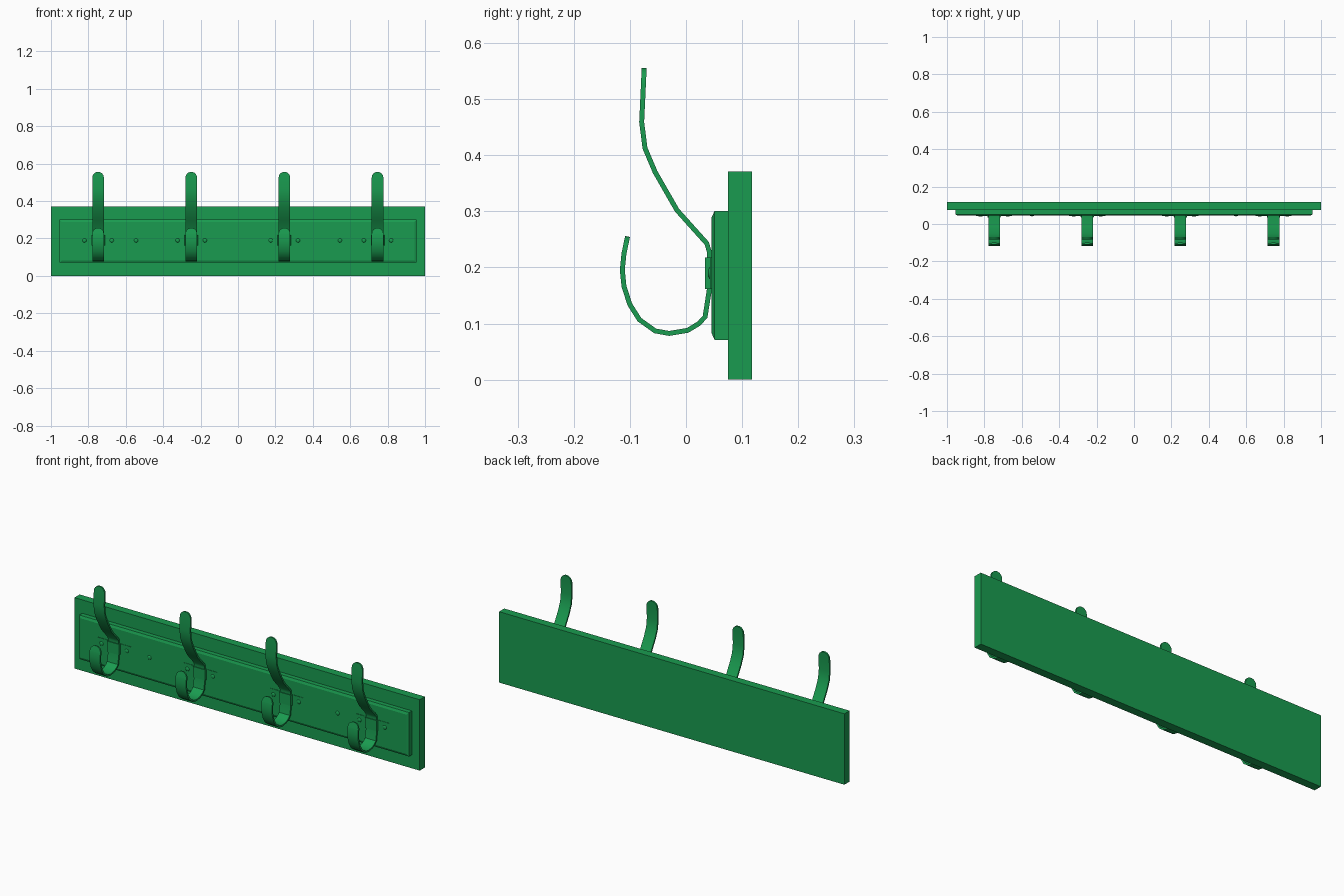
import bpy, bmesh, math
from mathutils import Vector

if "Cube" in bpy.data.objects:
    bpy.data.objects.remove(bpy.data.objects["Cube"])

green = bpy.data.materials.new("green")
green.diffuse_color = (0.01, 0.33, 0.08, 1)
green.use_nodes = True
green.node_tree.nodes["Principled BSDF"].inputs["Base Color"].default_value = green.diffuse_color


def finish(name, bm, smooth=False):
    bmesh.ops.recalc_face_normals(bm, faces=bm.faces)
    me = bpy.data.meshes.new(name)
    bm.to_mesh(me)
    bm.free()
    me.materials.append(green)
    ob = bpy.data.objects.new(name, me)
    bpy.context.collection.objects.link(ob)
    if smooth:
        bpy.ops.object.select_all(action='DESELECT')
        ob.select_set(True)
        bpy.context.view_layer.objects.active = ob
        bpy.ops.object.shade_smooth_by_angle(angle=math.radians(35))
    return ob


def loft(name, rings, smooth=False):
    """Skin a list of equal-length rings and cap both ends."""
    bm = bmesh.new()
    vs = [[bm.verts.new(p) for p in r] for r in rings]
    n = len(rings[0])
    for a, b in zip(vs, vs[1:]):
        for i in range(n):
            j = (i + 1) % n
            bm.faces.new((a[i], a[j], b[j], b[i]))
    bm.faces.new(vs[0])
    bm.faces.new(vs[-1])
    return finish(name, bm, smooth)


def rect(hx, y, z0, z1):
    return [(-hx, y, z0), (hx, y, z0), (hx, y, z1), (-hx, y, z1)]


# Back board and chamfered front panel
loft("back_board", [rect(1, 0.118, 0, 0.371), rect(1, 0.075, 0, 0.371)])
loft("front_panel", [rect(0.955, 0.076, 0.071, 0.301),
                     rect(0.955, 0.051, 0.071, 0.301),
                     rect(0.943, 0.0455, 0.083, 0.289)])

# Hook side profile (y, z), from the upper tip to the lower tip
PATH = [(-.0745, .556), (-.079, .459), (-.073, .4125), (-.055, .37), (-.016, .302),
        (.037, .243), (.0415, .228), (.0415, .16), (.034, .112), (.023, .1),
        (.003, .088), (-.03, .0825), (-.055, .087), (-.083, .107), (-.1, .134),
        (-.1105, .166), (-.1135, .196), (-.1105, .225), (-.104, .256)]
R, T = 0.031, 0.0088


def hook_stations():
    """Path points with half widths; both tips are rounded."""
    p = [Vector(q) for q in PATH]
    steps = [math.radians(a) for a in (12, 30, 48, 66, 90)]

    def tip(end, inner):
        d = (inner - end).normalized()
        return [(end + d * R * 0.98 * (1 - math.cos(a)), R * math.sin(a)) for a in steps]
    return tip(p[0], p[1]) + [(q, R) for q in p[1:-1]] + tip(p[-1], p[-2])[::-1]


def hook(x):
    st = hook_stations()
    rings = []
    for i, (q, w) in enumerate(st):
        d = (st[min(i + 1, len(st) - 1)][0] - st[max(i - 1, 0)][0]).normalized()
        n = Vector((-d.y, d.x)) * T / 2
        a, b = q + n, q - n
        rings.append([(x - w, a.x, a.y), (x + w, a.x, a.y),
                      (x + w, b.x, b.y), (x - w, b.x, b.y)])
    loft("hook", rings, True)


# Strap that passes over the hook with a flat tab on each side
def strap(x):
    outline = [(-.097, .046), (-.097, .0432), (-.036, .0432), (-.034, .0335),
               (.034, .0335), (.036, .0432), (.097, .0432), (.097, .046)]
    loft("hook_strap", [[(x + a, y, z) for a, y in outline] for z in (.162, .218)])


# Low domed screw head
def screw(x, y):
    rings = []
    for r, h in ((.011, 0), (.0098, .002), (.0065, .0036), (.0025, .0043)):
        rings.append([(x + r * math.cos(k * math.pi / 8), y - h,
                       .19 + r * math.sin(k * math.pi / 8)) for k in range(16)])
    loft("screw", rings, True)


for i in range(4):
    x = -0.748 + i * 0.498
    hook(x)
    strap(x)
    for s in (-1, 1):
        screw(x + s * 0.073, 0.0434)
for s in (-1, 1):
    screw(s * 0.545, 0.0457)
